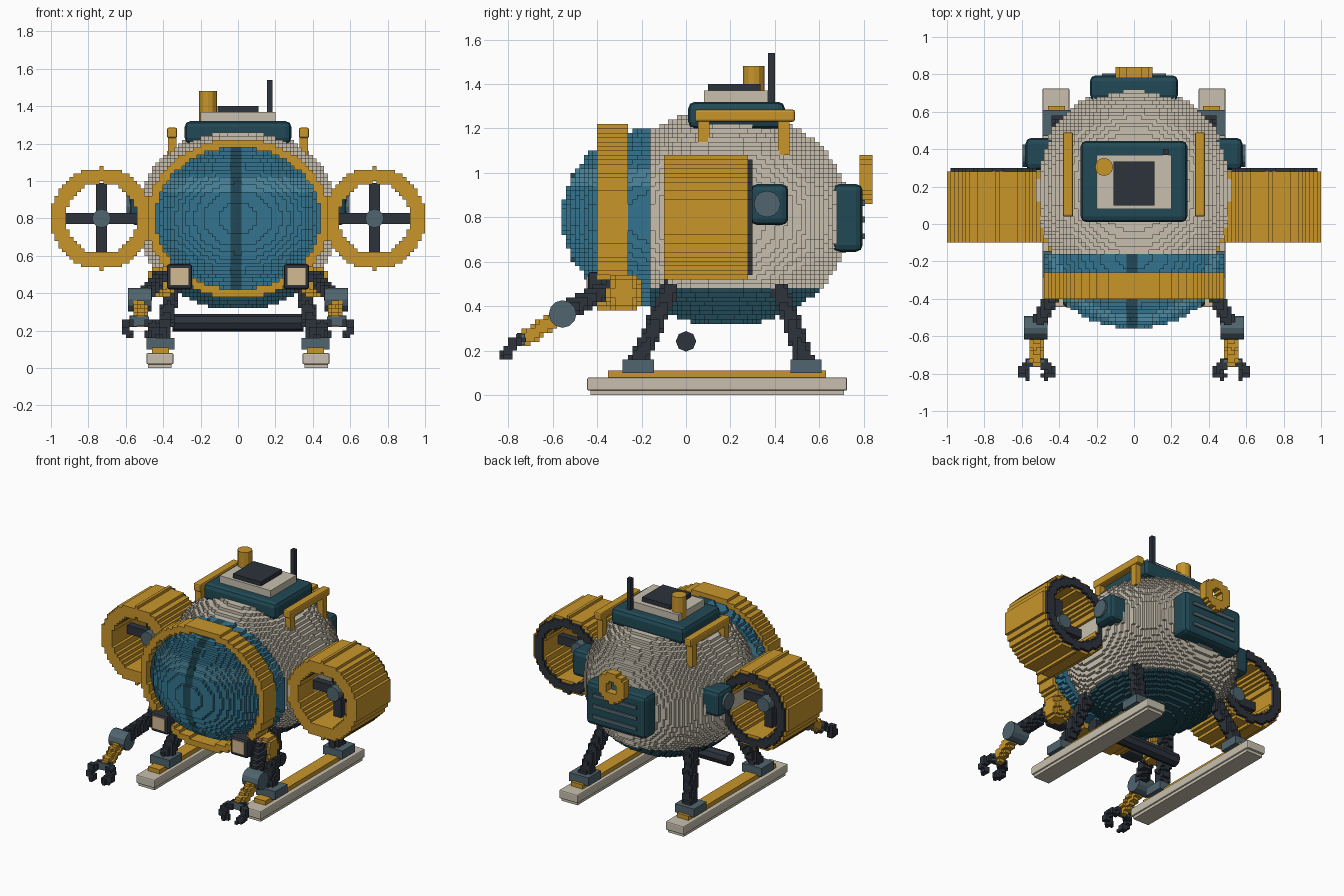
import bpy, bmesh, math
from mathutils import Vector

if "Cube" in bpy.data.objects:
    bpy.data.objects.remove(bpy.data.objects["Cube"])

CELL = 0.02  # block size of the stepped surfaces


def material(name, r, g, b):
    lin = [((c / 255 + 0.055) / 1.055) ** 2.4 for c in (r, g, b)] + [1]
    m = bpy.data.materials.new(name)
    m.use_nodes = True
    m.diffuse_color = lin
    m.node_tree.nodes["Principled BSDF"].inputs["Base Color"].default_value = lin
    return m


CREAM = material("cream", 200, 192, 175)
GOLD = material("gold", 200, 150, 42)
DARK = material("charcoal", 45, 51, 60)
TEAL = material("dark teal", 33, 73, 86)
GLASS = material("glass blue", 52, 116, 143)
SHINE = material("light glass blue", 76, 137, 160)
SLATE = material("slate", 80, 101, 110)
LAMP = material("lamp", 212, 186, 146)


def link(name, bm, mats):
    mesh = bpy.data.meshes.new(name)
    bm.to_mesh(mesh)
    bm.free()
    for m in mats:
        mesh.materials.append(m)
    obj = bpy.data.objects.new(name, mesh)
    bpy.context.collection.objects.link(obj)
    return obj


def box(name, mat, x, y, z, bevel=0):
    """Box from (min, max) ranges, with optional chamfered edges."""
    bm = bmesh.new()
    bmesh.ops.create_cube(bm, size=1)
    for v in bm.verts:
        v.co = [(lo + hi) / 2 + c * (hi - lo) for c, (lo, hi) in zip(v.co, (x, y, z))]
    if bevel:
        bmesh.ops.bevel(bm, geom=bm.edges[:], offset=bevel, segments=2,
                        profile=0.5, affect='EDGES')
    return link(name, bm, [mat])


def blocks(name, mats, lo, hi, inside, paint=None):
    """Fill a solid with blocks and keep only the outer faces."""
    rng = [range(math.floor(a / CELL) - 1, math.ceil(b / CELL) + 1) for a, b in zip(lo, hi)]
    mid = lambda c: Vector([(k + 0.5) * CELL for k in c])
    cells = {(i, j, k) for i in rng[0] for j in rng[1] for k in rng[2]
             if inside((i + 0.5) * CELL, (j + 0.5) * CELL, (k + 0.5) * CELL)}
    bm, verts = bmesh.new(), {}
    for c in cells:
        for axis in range(3):
            u, w = (axis + 1) % 3, (axis + 2) % 3
            for side in (0, 1):
                n = list(c)
                n[axis] += 2 * side - 1
                if tuple(n) in cells:
                    continue
                ring = []
                for du, dw in ((0, 0), (1, 0), (1, 1), (0, 1)):
                    p = list(c)
                    p[axis] += side
                    p[u] += du
                    p[w] += dw
                    p = tuple(p)
                    if p not in verts:
                        verts[p] = bm.verts.new([q * CELL for q in p])
                    ring.append(verts[p])
                face = bm.faces.new(ring if side else ring[::-1])
                if paint:
                    face.material_index = paint(*mid(c))
    return link(name, bm, mats)


def ellipsoid(name, mats, c, r, paint=None, keep=lambda x, y, z: True):
    f = lambda x, y, z: (((x - c[0]) / r[0]) ** 2 + ((y - c[1]) / r[1]) ** 2
                         + ((z - c[2]) / r[2]) ** 2 <= 1 and keep(x, y, z))
    return blocks(name, mats, [a - b for a, b in zip(c, r)],
                  [a + b for a, b in zip(c, r)], f, paint)


def tube(name, mat, cx, cz, y, outer, inner=(0, 0)):
    """Elliptical tube or disc along y; outer and inner are (rx, rz)."""
    def f(px, py, pz):
        if not y[0] <= py <= y[1]:
            return False
        dx, dz = px - cx, pz - cz
        hole = inner[0] and (dx / inner[0]) ** 2 + (dz / inner[1]) ** 2 < 1
        return (dx / outer[0]) ** 2 + (dz / outer[1]) ** 2 <= 1 and not hole
    return blocks(name, [mat], (cx - outer[0], y[0], cz - outer[1]),
                  (cx + outer[0], y[1], cz + outer[1]), f)


def limb(name, mat, points, r):
    """Stepped round bar through a few points."""
    pts = [Vector(p) for p in points]

    def f(x, y, z):
        p = Vector((x, y, z))
        for a, b in zip(pts, pts[1:]):
            d = b - a
            t = max(0, min(1, (p - a).dot(d) / d.length_squared))
            if (p - a - d * t).length <= r:
                return True
        return False
    lo = [min(p[i] for p in pts) - r for i in range(3)]
    hi = [max(p[i] for p in pts) + r for i in range(3)]
    return blocks(name, [mat], lo, hi, f)


def cylinder(name, mat, c, r, depth, axis, sides=12):
    bm = bmesh.new()
    bmesh.ops.create_cone(bm, cap_ends=True, segments=sides, radius1=r, radius2=r, depth=depth)
    for v in bm.verts:
        x, y, z = v.co
        v.co = Vector({'X': (z, x, y), 'Y': (y, z, x), 'Z': (x, y, z)}[axis]) + Vector(c)
    return link(name, bm, [mat])


# Hull with dark lower half, glass dome and its ring
ellipsoid("hull", [CREAM, TEAL], (0, 0.18, 0.80), (0.54, 0.56, 0.49),
          lambda x, y, z: int(z < 0.48), lambda x, y, z: y > -0.19)
ellipsoid("dome", [GLASS, SHINE, TEAL], (0, -0.15, 0.80), (0.49, 0.41, 0.40),
          lambda x, y, z: 2 if -0.045 < x < 0.02 else int(0.94 < z < 1.02),
          lambda x, y, z: y < -0.165)
tube("dome_ring", GOLD, 0, 0.80, (-0.40, -0.27), (0.49, 0.43), (0.44, 0.38))

# Roof hatch, solar panel, beacon and antenna
box("hatch_base", TEAL, (-0.285, 0.285), (0.01, 0.445), (1.20, 1.32), 0.03)
box("hatch_lid", CREAM, (-0.20, 0.20), (0.08, 0.37), (1.31, 1.37))
box("roof_panel", DARK, (-0.11, 0.11), (0.10, 0.335), (1.36, 1.40))
cylinder("beacon", GOLD, (-0.16, 0.305, 1.40), 0.048, 0.16, 'Z')
box("antenna", DARK, (0.155, 0.185), (0.37, 0.40), (1.28, 1.54))

# Rear vent with slats and tow ring
box("rear_vent", TEAL, (-0.235, 0.235), (0.66, 0.795), (0.645, 0.95), 0.03)
for i in range(3):
    z = 0.715 + 0.075 * i
    box(f"vent_slat_{i + 1}", SLATE, (-0.17, 0.17), (0.78, 0.805), (z - 0.013, z + 0.013))
tube("tow_ring", GOLD, 0, 0.975, (0.78, 0.84), (0.106, 0.106), (0.045, 0.045))

cylinder("cross_bar", DARK, (0, 0, 0.242), 0.046, 0.70, 'X', 8)

for s, side in ((1, "left"), (-1, "right")):
    def span(a, b):
        return (min(s * a, s * b), max(s * a, s * b))

    # Ducted thruster
    cx, cz = 0.73 * s, 0.80
    tube(f"{side}_duct", GOLD, cx, cz, (-0.10, 0.28), (0.27, 0.27), (0.19, 0.19))
    tube(f"{side}_duct_rim", DARK, cx, cz, (0.27, 0.30), (0.252, 0.252), (0.195, 0.195))
    box(f"{side}_blade_upright", DARK, (cx - 0.03, cx + 0.03), (0.07, 0.12), (0.61, 0.99))
    box(f"{side}_blade_level", DARK, (cx - 0.19, cx + 0.19), (0.07, 0.12), (0.77, 0.83))
    cylinder(f"{side}_hub", SLATE, (cx, 0.10, cz), 0.05, 0.16, 'Y')

    # Side port
    box(f"{side}_port_mount", TEAL, span(0.42, 0.58), (0.29, 0.46), (0.765, 0.95), 0.03)
    cylinder(f"{side}_port", SLATE, (0.565 * s, 0.365, 0.86), 0.06, 0.06, 'X')

    # Roof grab rail
    box(f"{side}_rail", GOLD, span(0.325, 0.38), (0.04, 0.49), (1.23, 1.285), 0.01)
    for end, y in (("front", 0.08), ("rear", 0.44)):
        box(f"{side}_rail_{end}_post", GOLD, span(0.33, 0.375), (y - 0.025, y + 0.025), (1.08, 1.25))

    # Skid, feet and legs
    box(f"{side}_skid_sole", CREAM, span(0.355, 0.48), (-0.43, 0.71), (0, 0.025))
    box(f"{side}_skid", CREAM, span(0.345, 0.49), (-0.445, 0.725), (0.02, 0.08), 0.008)
    box(f"{side}_skid_strip", GOLD, span(0.37, 0.46), (-0.35, 0.63), (0.075, 0.11))
    for end, y, top in (("front", -0.215, -0.07), ("rear", 0.54, 0.42)):
        box(f"{side}_{end}_foot", SLATE, span(0.34, 0.49), (y - 0.07, y + 0.07), (0.10, 0.16))
        limb(f"{side}_{end}_leg", DARK, [(0.41 * s, y, 0.15), (0.335 * s, top, 0.48)], 0.042)

    # Headlamp
    box(f"{side}_headlamp", DARK, span(0.245, 0.38), (-0.44, -0.34), (0.42, 0.555), 0.015)
    box(f"{side}_headlamp_lens", LAMP, span(0.265, 0.36), (-0.448, -0.43), (0.445, 0.535))

    # Manipulator arm and claw
    ax = 0.525 * s
    ellipsoid(f"{side}_shoulder", [GOLD], (0.41 * s, -0.28, 0.46), (0.08, 0.085, 0.09))
    limb(f"{side}_upper_arm", DARK, [(0.42 * s, -0.35, 0.48), (0.51 * s, -0.53, 0.385)], 0.043)
    cylinder(f"{side}_elbow", SLATE, (ax, -0.555, 0.365), 0.062, 0.125, 'X')
    limb(f"{side}_forearm", GOLD, [(ax, -0.59, 0.34), (ax, -0.72, 0.26)], 0.036)
    box(f"{side}_wrist", SLATE, (ax - 0.05, ax + 0.05), (-0.765, -0.725), (0.225, 0.275))
    for tag, d in (("outer", s), ("inner", -s)):
        limb(f"{side}_{tag}_finger", DARK,
             [(ax + 0.035 * d, -0.745, 0.25), (ax + 0.075 * d, -0.775, 0.235),
              (ax + 0.075 * d, -0.80, 0.20), (ax + 0.05 * d, -0.81, 0.175)], 0.025)
